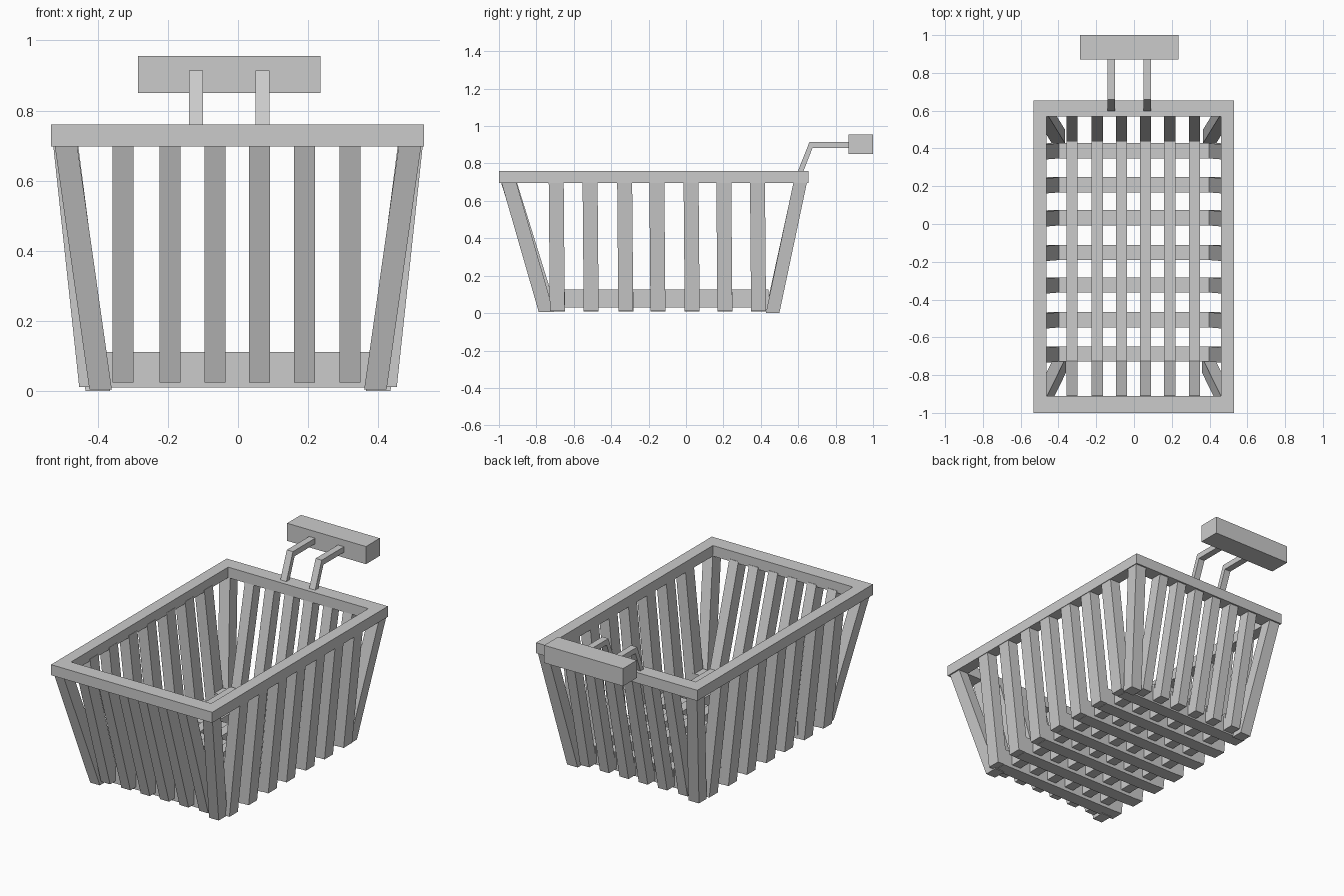
import bpy

if "Cube" in bpy.data.objects:
    bpy.data.objects.remove(bpy.data.objects["Cube"])

CORNERS = [(-1, -1), (1, -1), (1, 1), (-1, 1)]


def make(name, verts, faces):
    me = bpy.data.meshes.new(name)
    me.from_pydata(verts, [], faces)
    ob = bpy.data.objects.new(name, me)
    bpy.context.collection.objects.link(ob)
    return ob


def slat(name, bot, top, sx, sy):
    """Leaning rectangular bar between two centre points."""
    vs = [(c[0] + i * sx / 2, c[1] + j * sy / 2, c[2])
          for c in (bot, top) for i, j in CORNERS]
    fs = [(3, 2, 1, 0), (4, 5, 6, 7)]
    fs += [(k, (k + 1) % 4, (k + 1) % 4 + 4, k + 4) for k in range(4)]
    return make(name, vs, fs)


def box(name, x0, x1, y0, y1, z0, z1):
    x, y = (x0 + x1) / 2, (y0 + y1) / 2
    return slat(name, (x, y, z0), (x, y, z1), x1 - x0, y1 - y0)


# top rim: rectangular ring
loops = []
for x0, x1, y0, y1 in ((-.533, .53, -1, .655), (-.464, .46, -.91, .57)):
    for z in (.697, .76):
        loops += [(x0, y0, z), (x1, y0, z), (x1, y1, z), (x0, y1, z)]
faces = []
for k in range(4):
    n = (k + 1) % 4
    faces += [(k, n, 4 + n, 4 + k), (8 + n, 8 + k, 12 + k, 12 + n),
              (4 + k, 4 + n, 12 + n, 12 + k), (n, k, 8 + k, 8 + n)]
make("rim", loops, faces)

xs = [-.328, -.194, -.066, .061, .19, .32]
ys = [-.688, -.507, -.322, -.15, .033, .208, .388]
TOP = .71

# floor slats, lengthwise above crosswise
for x in xs:
    box("floor_long_slat", x - .03, x + .03, -.735, .44, .03, .125)
for y in ys:
    box("floor_cross_slat", -.41, .41, y - .04, y + .04, .01, .112)

# front and back wall slats
for x in xs:
    slat("front_slat", (x, -.737, .025), (x, -.95, TOP), .06, .085)
    slat("back_slat", (x, .462, .02), (x, .613, TOP), .06, .07)

# side wall slats
for s in (-1, 1):
    for y in ys:
        slat("side_slat", (s * .42, y, .012), (s * .495, y - .006, TOP), .066, .08)
    # corner posts
    slat("front_corner_post", (s * .392, -.747, .005), (s * .492, -.95, TOP), .064, .08)
    slat("back_corner_post", (s * .4, .463, 0), (s * .492, .613, TOP), .07, .072)

# handle brackets: bent profile in the yz plane, extruded along x
prof = [(.575, .70), (.605, .70), (.676, .882), (.90, .882), (.90, .915), (.66, .915)]
for x in (-.12, .07):
    vs = [(x + d, y, z) for d in (-.02, .02) for y, z in prof]
    n = len(prof)
    fs = [tuple(reversed(range(n))), tuple(range(n, 2 * n))]
    fs += [(k, (k + 1) % n, (k + 1) % n + n, k + n) for k in range(n)]
    make("handle_bracket", vs, fs)

# handle grip
box("handle_grip", -.285, .235, .87, 1.0, .85, .955)
